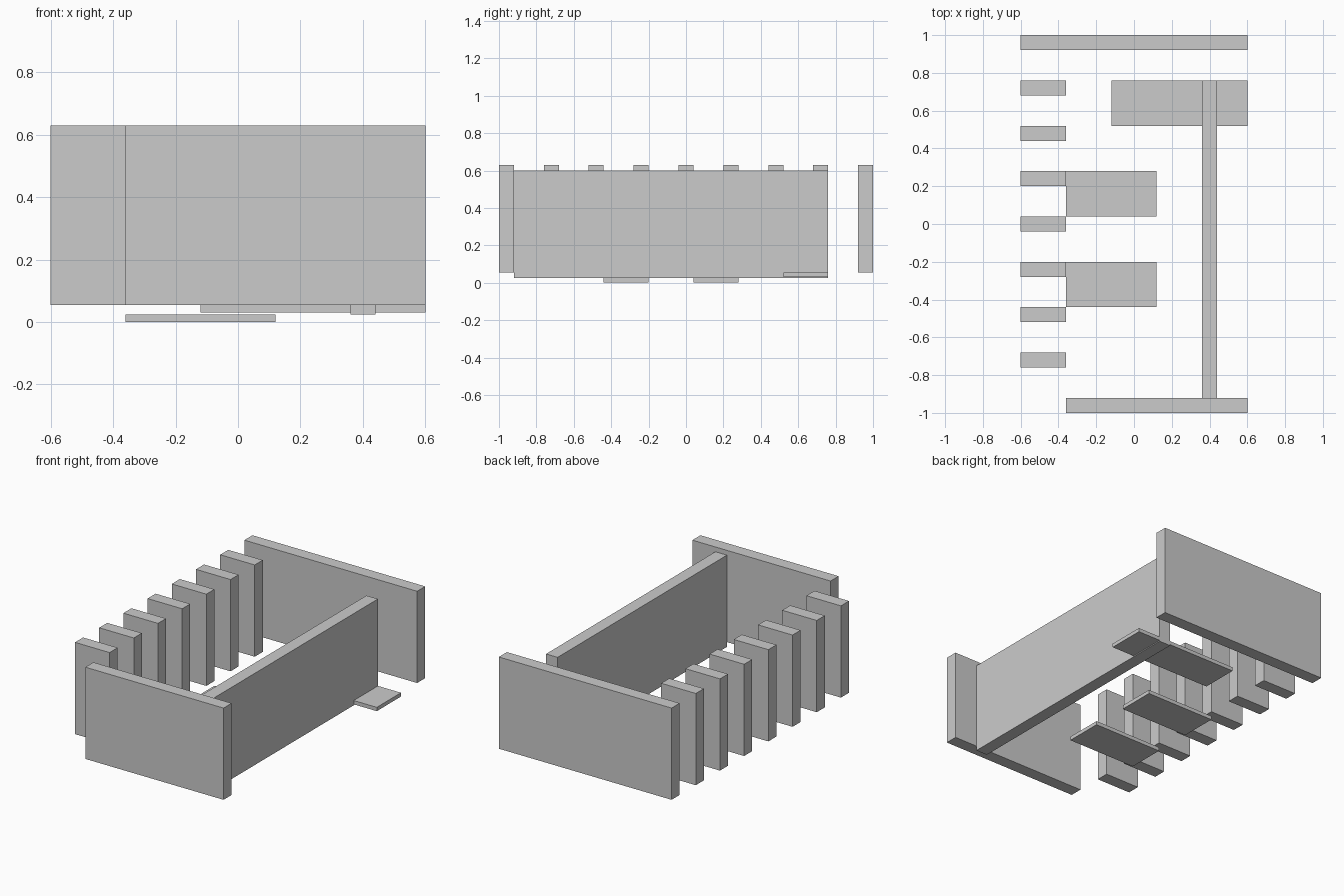
import bpy

if "Cube" in bpy.data.objects:
    bpy.data.objects.remove(bpy.data.objects["Cube"])


def box(name, x, y, z):
    """Box from (min, max) ranges on each axis."""
    bpy.ops.mesh.primitive_cube_add(
        size=1, location=[(a + b) / 2 for a, b in (x, y, z)])
    ob = bpy.context.object
    ob.name = name
    ob.scale = [b - a for a, b in (x, y, z)]
    bpy.ops.object.transform_apply(location=False, rotation=False, scale=True)
    return ob


WALL_Z = (0.054, 0.63)

# End walls
box("back_wall", (-0.6, 0.6), (0.92, 1.0), WALL_Z)
box("front_wall", (-0.36, 0.6), (-1.0, -0.92), WALL_Z)

# Long side wall, set slightly lower
box("side_wall", (0.36, 0.44), (-0.92, 0.76), (0.024, 0.6))

# Row of seven fins along the left side
for i in range(7):
    y = -0.72 + 0.24 * i
    box(f"fin_{i + 1}", (-0.6, -0.36), (y - 0.04, y + 0.04), WALL_Z)

# Thin floor slabs
for i, y in enumerate((-0.32, 0.16)):
    box(f"floor_slab_{i + 1}", (-0.36, 0.12), (y - 0.12, y + 0.12), (0, 0.024))
box("entry_slab", (-0.12, 0.6), (0.52, 0.76), (0.03, 0.054))
